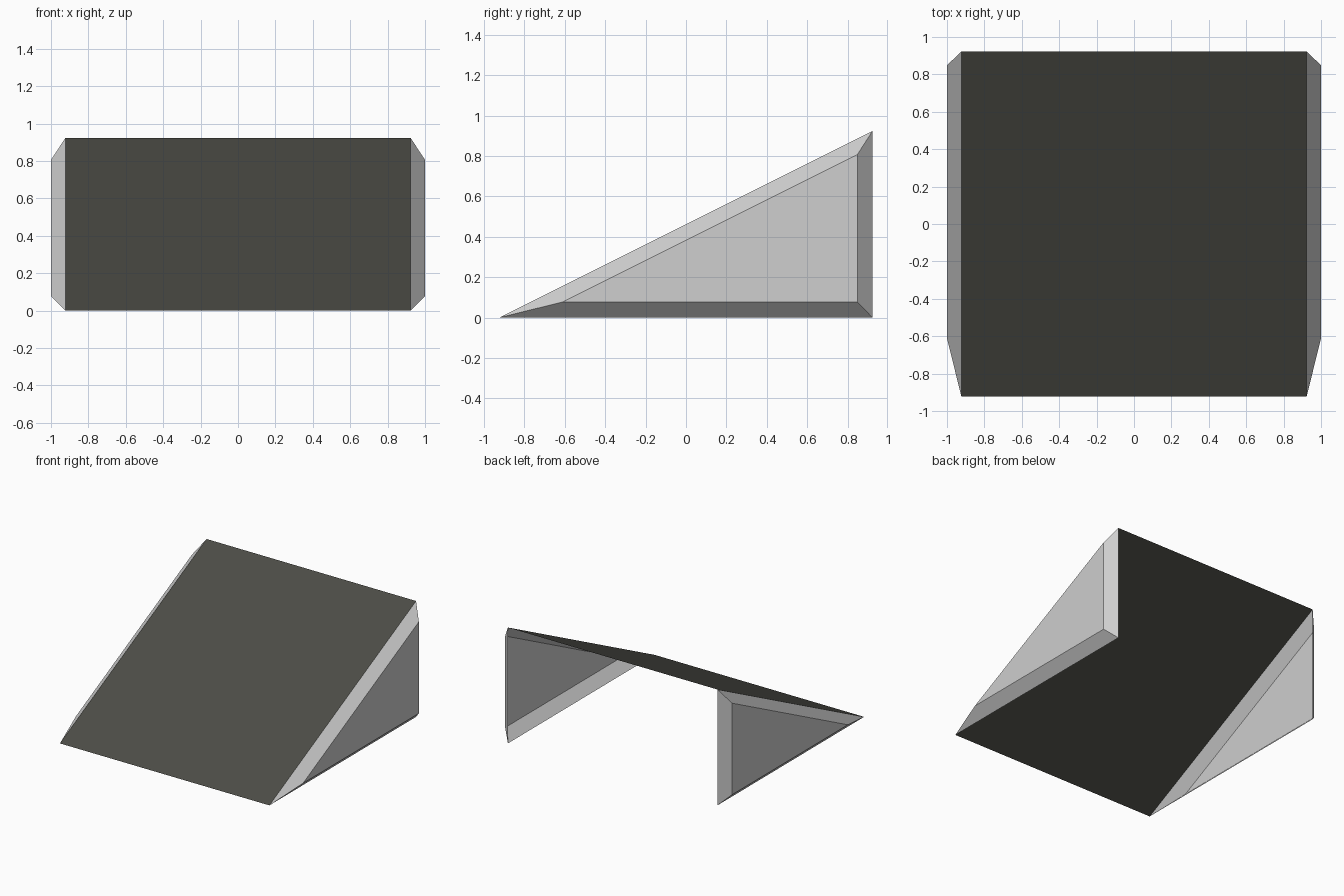
import bpy, bmesh

if "Cube" in bpy.data.objects:
    bpy.data.objects.remove(bpy.data.objects["Cube"])

H = 0.923      # half width and depth of the ramp, also its height


def material(name, rgb):
    m = bpy.data.materials.new(name)
    m.diffuse_color = (*rgb, 1.0)
    m.use_nodes = True
    m.node_tree.nodes["Principled BSDF"].inputs["Base Color"].default_value = m.diffuse_color
    return m


def mesh_object(name, verts, faces, mat):
    bm = bmesh.new()
    vs = [bm.verts.new(v) for v in verts]
    for f in faces:
        bm.faces.new([vs[i] for i in f])
    me = bpy.data.meshes.new(name)
    bm.to_mesh(me)
    bm.free()
    me.materials.append(mat)
    ob = bpy.data.objects.new(name, me)
    bpy.context.collection.objects.link(ob)
    return ob


dark = material("dark_warm_grey", (0.072, 0.072, 0.061))
light = material("light_grey", (0.62, 0.62, 0.62))

# Sloping ramp surface, a single sheet open at the back and below
mesh_object("ramp_surface",
            [(-H, -H, 0), (H, -H, 0), (H, H, H), (-H, H, H)],
            [(0, 1, 2, 3)], dark)

# Hollow side panels: triangle with a chamfered rim, open towards the inside
rim = [(-H, 0), (H, 0), (H, H)]
face = [(-0.61, 0.077), (0.848, 0.077), (0.848, 0.806)]
for name, s in (("right_side_panel", 1), ("left_side_panel", -1)):
    verts = [(s * H, y, z) for y, z in rim] + [(s * 1.0, y, z) for y, z in face]
    faces = [(3, 4, 5)] + [(i, (i + 1) % 3, (i + 1) % 3 + 3, i + 3) for i in range(3)]
    if s < 0:
        faces = [f[::-1] for f in faces]
    mesh_object(name, verts, faces, light)
